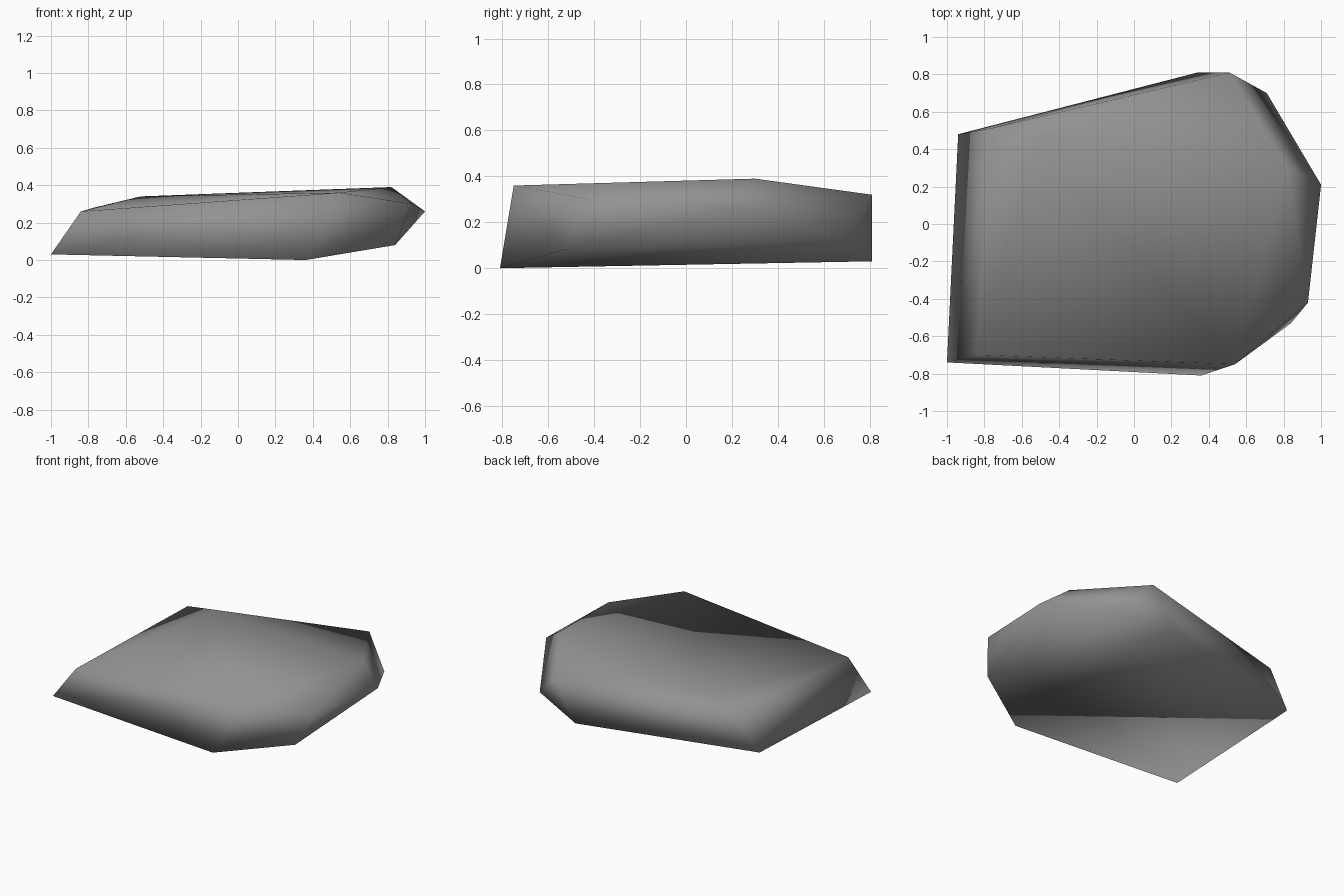
import bpy
import bmesh

# Remove the default cube only
cube = bpy.data.objects.get("Cube")
if cube:
    bpy.data.objects.remove(cube, do_unlink=True)

# Plain grey stone
stone = bpy.data.materials.new("stone_grey")
stone.use_nodes = True
grey = (0.29, 0.29, 0.29, 1.0)
stone.diffuse_color = grey
stone.node_tree.nodes["Principled BSDF"].inputs["Base Color"].default_value = grey

# Corners of the slab: underside rim, then upper rim
lower_rim = [(-1, -.74, .03), (.36, -.81, 0), (.84, -.53, .08),
             (.71, .7, .12), (.34, .81, .03), (-.94, .48, .03)]
upper_rim = [(-.84, -.7, .26), (.54, -.75, .36), (.93, -.42, .3),
             (1, .21, .26), (.82, .3, .39), (.51, .81, .32),
             (-.52, .46, .34), (-.77, .51, .28)]

# Wrap the corners in one closed faceted skin
bm = bmesh.new()
for corner in lower_rim + upper_rim:
    bm.verts.new(corner)
bmesh.ops.convex_hull(bm, input=bm.verts[:])
bmesh.ops.recalc_face_normals(bm, faces=bm.faces[:])
for face in bm.faces:
    face.smooth = True

mesh = bpy.data.meshes.new("rock_slab")
bm.to_mesh(mesh)
bm.free()
mesh.materials.append(stone)
bpy.context.collection.objects.link(bpy.data.objects.new("rock_slab", mesh))
